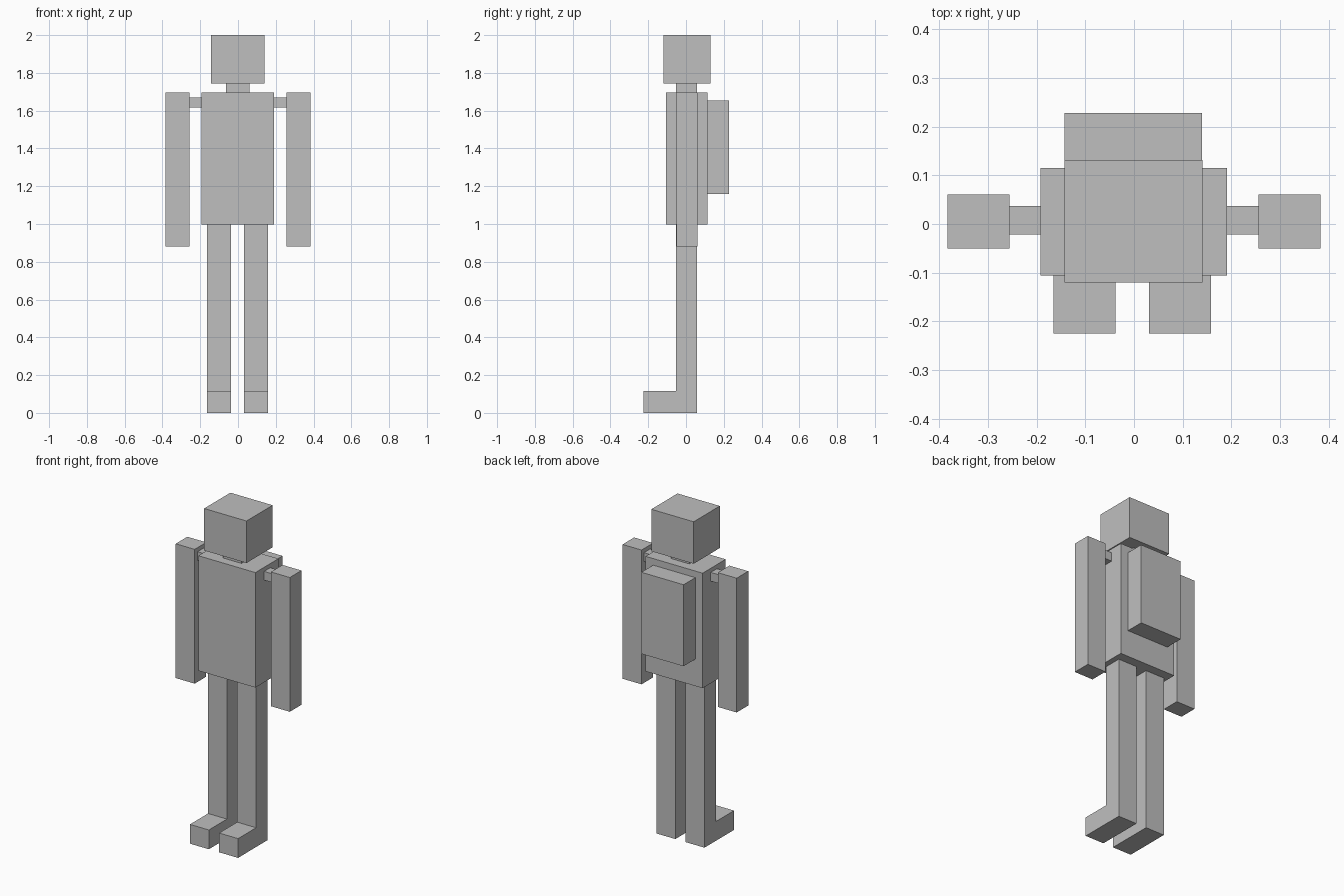
import bpy, bmesh

if "Cube" in bpy.data.objects:
    bpy.data.objects.remove(bpy.data.objects["Cube"])

gray = bpy.data.materials.new("plain_gray")
gray.diffuse_color = (0.52, 0.52, 0.52, 1)
gray.use_nodes = True
gray.node_tree.nodes["Principled BSDF"].inputs["Base Color"].default_value = gray.diffuse_color


def add_object(name, bm):
    bmesh.ops.recalc_face_normals(bm, faces=bm.faces)
    mesh = bpy.data.meshes.new(name)
    bm.to_mesh(mesh)
    bm.free()
    mesh.materials.append(gray)
    obj = bpy.data.objects.new(name, mesh)
    bpy.context.collection.objects.link(obj)
    return obj


def prism(name, x0, x1, profile):
    """Extrude a (y, z) side profile from x0 to x1."""
    bm = bmesh.new()
    face = bm.faces.new([bm.verts.new((x0, y, z)) for y, z in profile])
    out = bmesh.ops.extrude_face_region(bm, geom=[face])["geom"]
    verts = [v for v in out if isinstance(v, bmesh.types.BMVert)]
    bmesh.ops.translate(bm, verts=verts, vec=(x1 - x0, 0, 0))
    return add_object(name, bm)


def box(name, x, y, z):
    return prism(name, *x, [(y[0], z[0]), (y[1], z[0]), (y[1], z[1]), (y[0], z[1])])


# Body
box("head", (-0.143, 0.141), (-0.12, 0.131), (1.745, 2.0))
box("neck", (-0.063, 0.06), (-0.052, 0.058), (1.695, 1.745))
box("torso", (-0.192, 0.191), (-0.106, 0.115), (0.997, 1.695))
box("backpack", (-0.143, 0.14), (0.115, 0.228), (1.16, 1.655))

# Arms and the short shoulder joints
for side, s in (("left", 1), ("right", -1)):
    box(side + "_arm", sorted((s * 0.256, s * 0.383)), (-0.05, 0.061), (0.88, 1.695))
    box(side + "_shoulder", sorted((s * 0.191, s * 0.256)), (-0.022, 0.037), (1.617, 1.67))

# Legs with forward-pointing feet
leg_profile = [(-0.225, 0), (0.058, 0), (0.058, 0.997), (-0.052, 0.997),
               (-0.052, 0.117), (-0.225, 0.117)]
prism("left_leg", 0.031, 0.158, leg_profile)
prism("right_leg", -0.165, -0.038, leg_profile)
